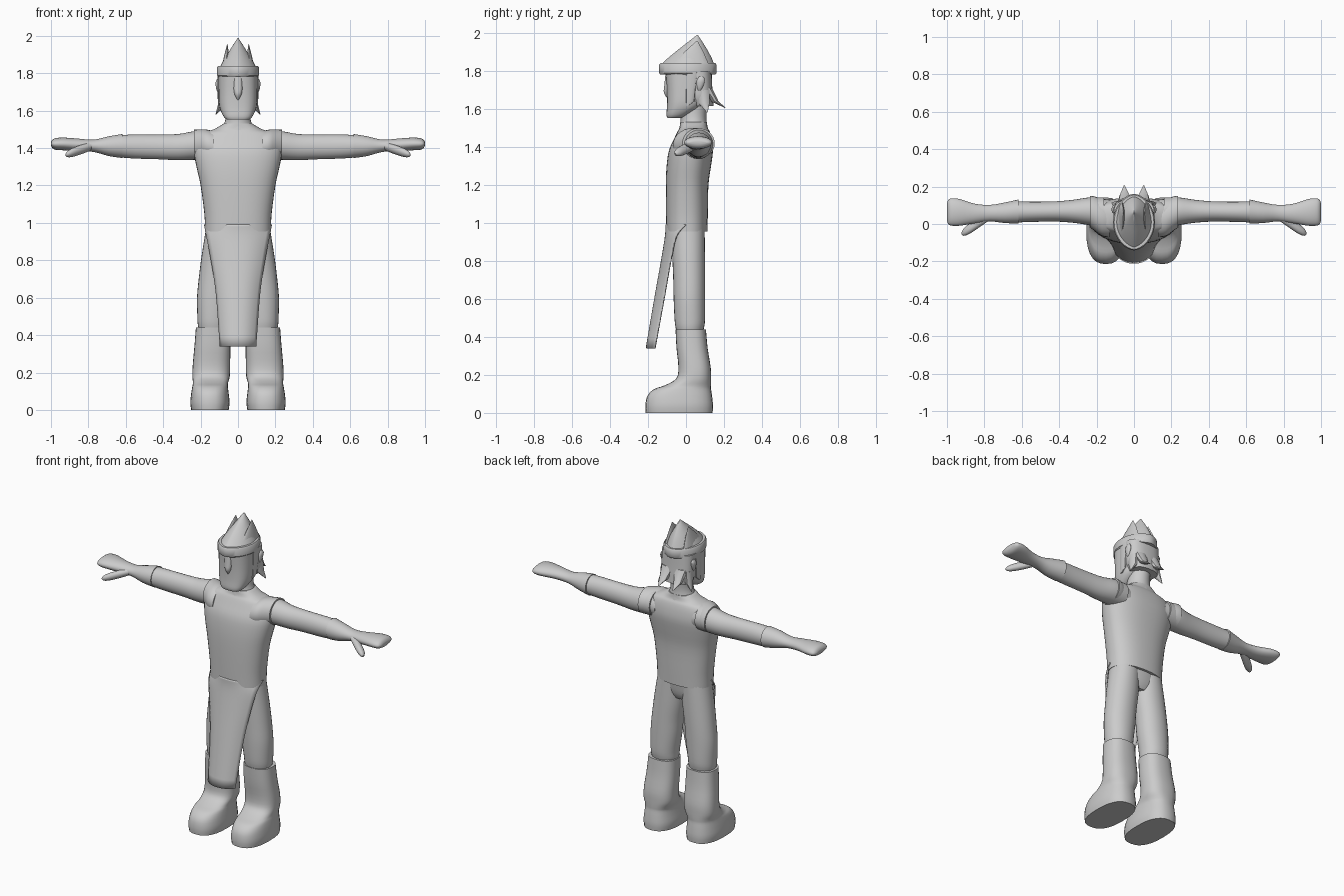
import bpy, bmesh, math

grey = bpy.data.materials.new("plain_grey")
grey.diffuse_color = (0.6, 0.6, 0.6, 1)


def finish(name, bm, mirror=False, angle=40):
    bmesh.ops.recalc_face_normals(bm, faces=bm.faces)
    me = bpy.data.meshes.new(name)
    bm.to_mesh(me)
    bm.free()
    me.materials.append(grey)
    ob = bpy.data.objects.new(name, me)
    bpy.context.collection.objects.link(ob)
    bpy.ops.object.select_all(action='DESELECT')
    ob.select_set(True)
    bpy.context.view_layer.objects.active = ob
    bpy.ops.object.shade_smooth_by_angle(angle=math.radians(angle))
    if mirror:
        ob.modifiers.new("mirror", 'MIRROR').use_mirror_merge = False
    return ob


def smooth_rings(rings, steps):
    """Catmull-Rom interpolation between the given sections."""
    out = []
    for i in range(len(rings) - 1):
        p0, p1 = rings[max(i - 1, 0)], rings[i]
        p2, p3 = rings[i + 1], rings[min(i + 2, len(rings) - 1)]
        for s in range(steps):
            t = s / steps
            out.append([0.5 * (2 * b + (c - a) * t + (2 * a - 5 * b + 4 * c - d) * t * t
                               + (3 * b - a - 3 * c + d) * t ** 3)
                        for a, b, c, d in zip(p0, p1, p2, p3)])
    return out + [list(rings[-1])]


def loft(name, rings, axis='z', e=(1, 1), seg=28, steps=3, mirror=False):
    """rings: (position along axis, centre a, centre b, radius a, radius b)."""
    bm = bmesh.new()
    loops = []
    for t, ca, cb, ra, rb in smooth_rings(rings, steps):
        loop = []
        for k in range(seg):
            w = 2 * math.pi * k / seg
            c, s = math.cos(w), math.sin(w)
            a = ca + ra * math.copysign(abs(c) ** e[0], c)
            b = cb + rb * math.copysign(abs(s) ** e[1], s)
            loop.append(bm.verts.new((a, b, t) if axis == 'z' else (t, a, b)))
        loops.append(loop)
    for lo, hi in zip(loops, loops[1:]):
        for k in range(seg):
            j = (k + 1) % seg
            bm.faces.new((lo[k], lo[j], hi[j], hi[k]))
    bm.faces.new(loops[0])
    bm.faces.new(loops[-1])
    return finish(name, bm, mirror)


# --- legs and boots
loft("boot", [(0, .15, -.036, .1, .176), (.04, .15, -.036, .105, .178),
              (.09, .15, -.033, .1, .17), (.125, .149, -.018, .095, .15),
              (.145, .147, .01, .094, .122), (.18, .144, .04, .1, .092),
              (.24, .142, .045, .1, .085), (.34, .137, .032, .096, .082),
              (.44, .134, .025, .091, .08)], e=(.8, .8), mirror=True)
loft("trouser_leg", [(.42, .131, .02, .076, .068), (.45, .131, .02, .083, .075),
                     (.49, .131, .02, .086, .08), (.6, .124, .018, .095, .083),
                     (.7, .115, .017, .095, .084), (.82, .099, .014, .096, .086),
                     (.97, .083, .01, .088, .088)], e=(.95, .95), mirror=True)
loft("hips", [(.85, 0, .01, .1, .06), (.89, 0, .01, .155, .078), (.97, 0, .008, .17, .092)])

# --- tunic body and neck
loft("tunic", [(.955, 0, .005, .176, .108), (1.05, 0, .005, .18, .11),
               (1.2, 0, .006, .2, .112), (1.3, 0, .015, .222, .117),
               (1.38, 0, .026, .236, .116), (1.44, 0, .036, .228, .1),
               (1.48, 0, .04, .195, .085), (1.5, 0, .04, .13, .074),
               (1.53, 0, .04, .078, .07)], e=(.85, .85), seg=40)
loft("neck", [(1.48, 0, .04, .1, .08), (1.53, 0, .04, .074, .069),
              (1.58, 0, .04, .064, .068), (1.66, 0, .05, .064, .07)])

# --- curved front apron hanging from the tunic
bm = bmesh.new()
rows = smooth_rings([(.99, .179, -.104, .0), (.93, .168, -.107, -.05), (.8, .143, -.128, -.08),
                     (.62, .116, -.16, -.112), (.34, .095, -.208, -.163)], 4)
N = 16
grid = []
for z, half, front, edge in rows:
    grid.append([bm.verts.new((half * u, front + (edge - front) * abs(u) ** 2.4, z))
                 for u in (2 * k / N - 1 for k in range(N + 1))])
for r0, r1 in zip(grid, grid[1:]):
    for k in range(N):
        bm.faces.new((r0[k], r0[k + 1], r1[k + 1], r1[k]))
apron = finish("apron", bm)
solid = apron.modifiers.new("thickness", 'SOLIDIFY')
solid.thickness, solid.offset = .008, 0

# --- arms, built along x
loft("shoulder_cuff", [(.13, .03, 1.405, .1, .085), (.17, .035, 1.415, .1, .084),
                       (.21, .055, 1.418, .092, .081), (.235, .066, 1.418, .085, .08)],
     axis='x', mirror=True)
loft("sleeve", [(.16, .062, 1.415, .08, .078), (.24, .068, 1.413, .074, .076),
                (.32, .068, 1.405, .062, .07), (.42, .067, 1.406, .054, .066),
                (.55, .065, 1.408, .054, .064), (.63, .065, 1.41, .057, .06)],
     axis='x', mirror=True)
loft("glove", [(.618, .067, 1.411, .064, .064), (.69, .06, 1.41, .055, .053),
               (.77, .058, 1.412, .044, .033), (.85, .056, 1.417, .052, .033),
               (.93, .062, 1.422, .071, .034), (.975, .064, 1.422, .073, .031),
               (.993, .064, 1.422, .064, .021), (1.0, .064, 1.422, .046, .008)],
     axis='x', mirror=True)
loft("thumb", [(.78, .045, 1.412, .03, .022), (.83, .01, 1.395, .03, .025),
               (.88, -.025, 1.378, .028, .024), (.91, -.043, 1.368, .02, .017),
               (.922, -.05, 1.365, .006, .005)], axis='x', seg=16, mirror=True)

# --- head and face
loft("head", [(1.552, 0, -.062, .06, .036), (1.57, 0, -.045, .078, .058),
              (1.62, 0, -.008, .099, .092), (1.7, 0, .005, .104, .106),
              (1.8, 0, .01, .105, .118)], e=(.75, .75))
loft("nose", [(1.655, 0, -.095, .003, .004), (1.685, 0, -.098, .018, .019),
              (1.72, 0, -.098, .024, .017), (1.785, 0, -.1, .02, .008)], seg=14)
loft("ear", [(1.695, .103, .07, .004, .006), (1.715, .106, .073, .01, .016),
             (1.75, .108, .078, .012, .022), (1.77, .106, .08, .005, .01)], seg=14, mirror=True)

# --- hair at the back with pointed tips
loft("hair", [(1.615, 0, .085, .085, .06), (1.66, 0, .075, .103, .067),
              (1.72, 0, .07, .107, .068), (1.8, 0, .065, .108, .07)], e=(.8, .8))
loft("sideburn", [(1.615, .097, .006, .006, .006), (1.64, .1, .022, .008, .022),
                  (1.8, .102, .03, .008, .03)], e=(.6, .6), seg=12, steps=1, mirror=True)
loft("back_hair_tip", [(1.605, .052, .207, .002, .002), (1.64, .05, .15, .028, .022),
                       (1.71, .045, .105, .045, .034)], seg=10, steps=1, mirror=True)
loft("side_hair_tip", [(1.58, .118, .112, .002, .002), (1.63, .088, .095, .02, .03),
                       (1.7, .08, .085, .025, .04)], seg=10, steps=1, mirror=True)

# --- pointed cap: lens-shaped brim, peaked crown and side flaps
lens = (1.35, 1)
loft("cap_brim", [(1.782, 0, .01, .106, .146), (1.788, 0, .01, .112, .151),
                  (1.832, 0, .01, .112, .151), (1.84, 0, .01, .106, .145)],
     e=(1.15, 1), seg=40, steps=1)
loft("cap_crown", [(1.83, 0, .008, .098, .142), (1.87, 0, .021, .078, .113),
                   (1.91, 0, .035, .052, .078), (1.95, 0, .048, .027, .04),
                   (1.988, 0, .06, .002, .003)], e=lens, seg=32, steps=1)
loft("cap_flap", [(1.835, .066, .025, .022, .095), (1.9, .06, .042, .012, .05),
                  (1.957, .057, .058, .001, .003)], e=lens, seg=16, steps=1, mirror=True)
